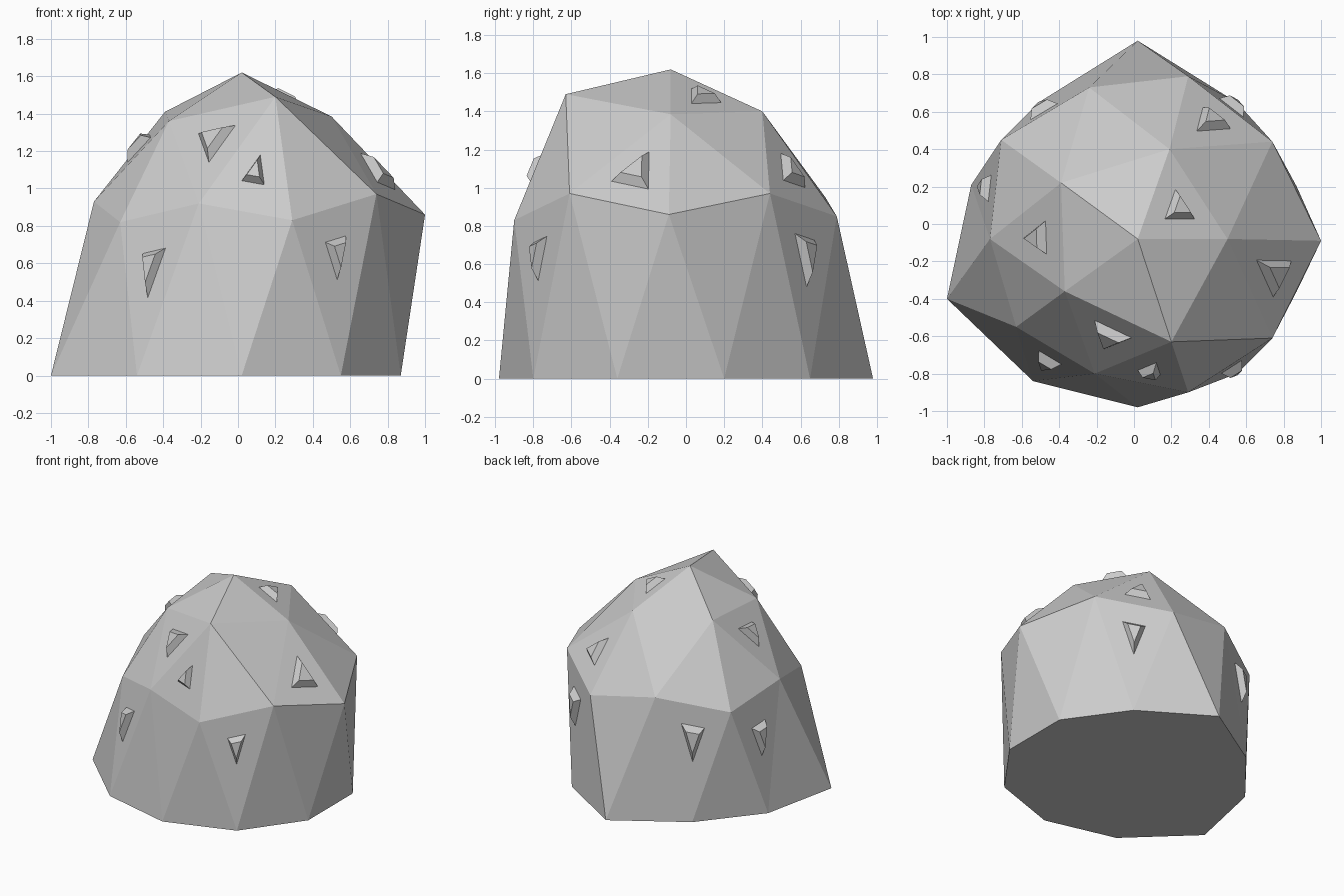
import bpy, bmesh
from mathutils import Vector as V

if "Cube" in bpy.data.objects:
    bpy.data.objects.remove(bpy.data.objects["Cube"])

# Rings of the uneven half icosphere, counter-clockwise from +x
apex = V((0.02, -0.08, 1.62))
upper = [V(p) for p in [(.50, -.08, 1.385), (.19, .40, 1.40), (-.39, .22, 1.41),
                        (-.37, -.36, 1.36), (.20, -.63, 1.49)]]
middle = [V(p) for p in [(1.0, -.09, .86), (.74, .44, .97), (.29, .79, .85), (-.24, .73, .95),
                         (-.71, .45, .85), (-.77, -.08, .93), (-.63, -.55, .82),
                         (-.21, -.80, .92), (.29, -.90, .83), (.74, -.61, .97)]]
base = [V((x, y, 0)) for x, y in [(.87, .20), (.55, .65), (.02, .98), (-.51, .65), (-.87, .21),
                                  (-1, -.40), (-.54, -.84), (.02, -.98), (.55, -.80), (.87, -.36)]]


def make_object(name, polygons):
    """Mesh object from polygons given as lists of points."""
    bm = bmesh.new()
    for poly in polygons:
        bm.faces.new([bm.verts.new(p) for p in poly])
    bmesh.ops.remove_doubles(bm, verts=bm.verts, dist=0.0005)
    bmesh.ops.recalc_face_normals(bm, faces=bm.faces)
    mesh = bpy.data.meshes.new(name)
    bm.to_mesh(mesh)
    bm.free()
    obj = bpy.data.objects.new(name, mesh)
    bpy.context.collection.objects.link(obj)
    return obj


# Faceted dome with a flat closed bottom
polys = [base[::-1]]
for i in range(5):
    a, b = upper[i], upper[(i + 1) % 5]
    left, mid, right = middle[2 * i - 1], middle[2 * i], middle[2 * i + 1]
    polys += [(apex, a, b), (a, left, mid), (a, mid, right), (a, right, b)]
for j in range(10):
    polys += [(middle[j], base[j - 1], base[j]), (middle[j], base[j], middle[(j + 1) % 10])]
make_object("faceted_dome", polys)


def stud(name, corners, scale, low=1 / 3, height=0.045, taper=0.55):
    """Raised tapered triangle on a facet; low is the weight of the last corner."""
    a, b, c = corners
    centre = (a + b) * (1 - low) / 2 + c * low
    normal = (b - a).cross(c - a).normalized()
    if normal.dot(centre - V((0, 0, .5))) < 0:
        normal = -normal
    mean = (a + b + c) / 3
    foot = [centre + (p - mean) * scale - normal * 0.004 for p in corners]
    top = [centre + (p - mean) * scale * taper + normal * height for p in corners]
    sides = [(foot[k], foot[(k + 1) % 3], top[(k + 1) % 3], top[k]) for k in range(3)]
    make_object(name, [foot, top] + sides)


# Studs on the upper facets
u, m = upper, middle
tops = [((apex, u[0], u[1]), .34), ((u[1], m[1], m[2]), .34), ((u[0], m[9], m[0]), .385),
        ((u[2], m[5], u[3]), .32), ((u[3], m[7], u[4]), .36), ((u[4], m[7], m[8]), .25)]
for n, (corners, s) in enumerate(tops):
    stud(f"upper_stud_{n + 1}", corners, s)

# Studs on the wall facets: facet index, size, weight of the lower corner
for j, s, low in [(1, .30, .28), (3, .32, .28), (4, .28, .33), (6, .30, .33), (8, .25, .27)]:
    stud(f"wall_stud_{j}", (m[j], m[j + 1], base[j]), s, low)
